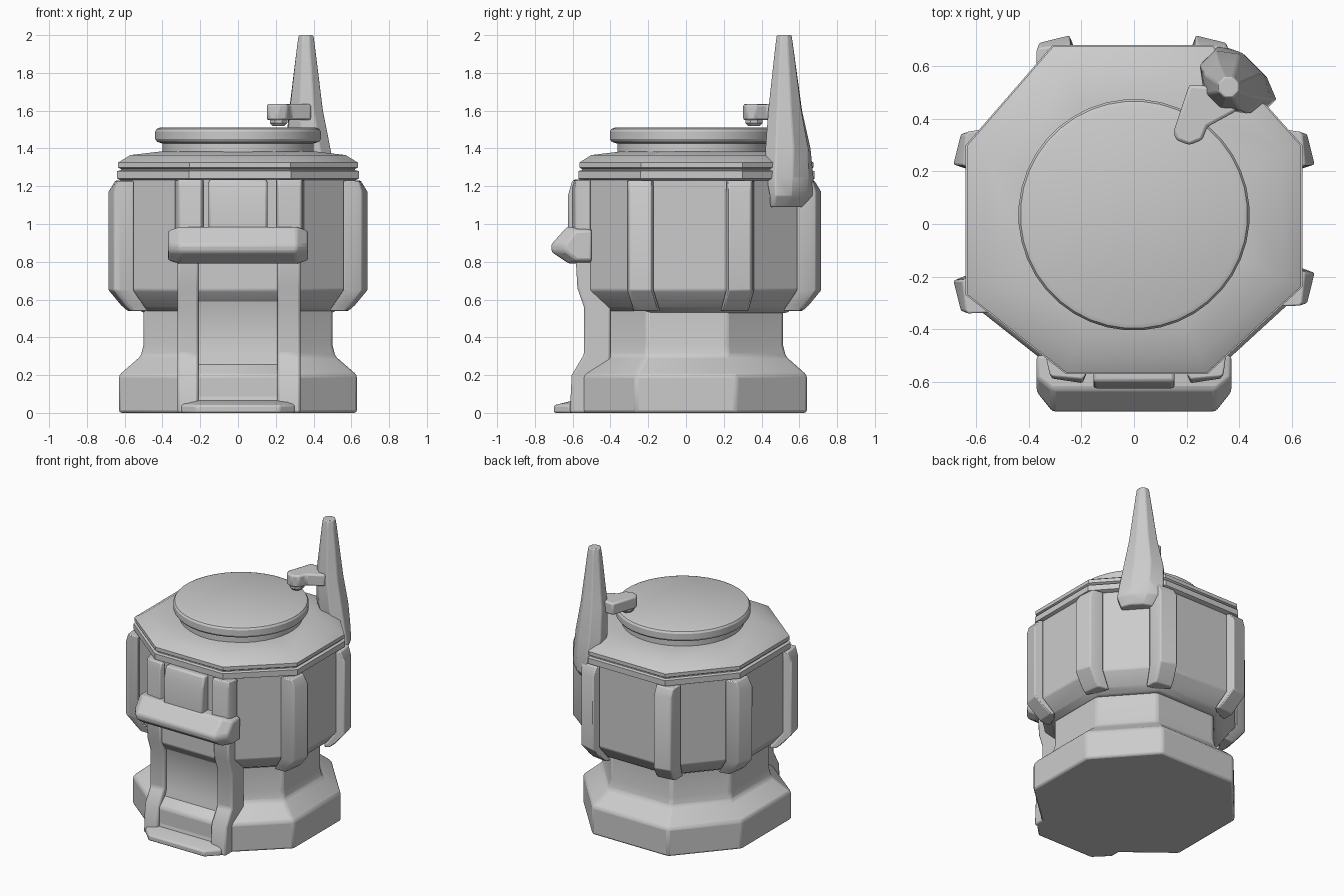
import bpy, bmesh, math
from mathutils import Vector

CY = 0.045
OCT = [(0.64, -0.295), (0.64, 0.245), (0.3, 0.625), (-0.31, 0.625),
       (-0.64, 0.245), (-0.64, -0.325), (-0.26, -0.625), (0.28, -0.625)]


def loft(name, rings, bevel=0.0):
    """Skin a list of equal-length point rings and cap both ends."""
    bm = bmesh.new()
    vs = [[bm.verts.new(p) for p in r] for r in rings]
    n = len(rings[0])
    for a, b in zip(vs, vs[1:]):
        for i in range(n):
            j = (i + 1) % n
            bm.faces.new((a[i], a[j], b[j], b[i]))
    bm.faces.new(vs[0])
    bm.faces.new(vs[-1])
    bmesh.ops.recalc_face_normals(bm, faces=bm.faces)
    me = bpy.data.meshes.new(name)
    bm.to_mesh(me)
    bm.free()
    ob = bpy.data.objects.new(name, me)
    bpy.context.collection.objects.link(ob)
    if bevel:
        m = ob.modifiers.new("soft_edge", 'BEVEL')
        m.width, m.segments, m.limit_method = bevel, 2, 'ANGLE'
    bpy.ops.object.select_all(action='DESELECT')
    ob.select_set(True)
    bpy.context.view_layer.objects.active = ob
    bpy.ops.object.shade_smooth_by_angle(angle=math.radians(30))
    return ob


def octagon(z, apothem, cy=CY):
    s = apothem / 0.64
    return [(x * s, y * s + cy, z) for x, y in OCT]


def ellipse(z, cx, cy, a, b, n, rot=0.0):
    out = []
    for i in range(n):
        t = math.tau * (i + 0.5) / n
        p, q = a * math.cos(t), b * math.sin(t)
        out.append((cx + p * math.cos(rot) - q * math.sin(rot),
                    cy + p * math.sin(rot) + q * math.cos(rot), z))
    return out


def side_profile(name, yz, x0, x1, bevel=0.012):
    return loft(name, [[(x, y, z) for y, z in yz] for x in (x0, x1)], bevel)


# Foot and waist
loft("base", [octagon(z, a, 0.025) for z, a in
              [(0, 0.63), (0.2, 0.63), (0.3, 0.515), (0.36, 0.5), (0.56, 0.5)]], 0.015)

# Main drum with tapered underside
loft("body", [octagon(z, a) for z, a in
              [(0.53, 0.5), (0.56, 0.55), (0.65, 0.62), (1.25, 0.62)]], 0.008)

# Ribs at each drum corner: thick on the square sides, thin on the diagonals
LONG = [(0.54, 0.555, 0.03), (0.57, 0.575, 0.045), (0.65, 0.63, 0.057),
        (1.17, 0.63, 0.057), (1.23, 0.63, 0.02)]
SHORT = [(0.8, 0.63, 0.035), (1.19, 0.63, 0.035), (1.235, 0.63, 0.02)]
for k in range(8):
    rings = []
    for z, ap, th in (SHORT if k in (6, 7) else LONG):
        c = [Vector(p) for p in octagon(z, ap)]
        p = c[k]
        to_prev = (c[k - 1] - p).normalized()
        to_next = (c[(k + 1) % 8] - p).normalized()
        flat, diag = (to_next, to_prev) if k % 2 == 0 else (to_prev, to_next)
        n = -(diag - flat * diag.dot(flat)).normalized()
        rings.append([p + flat * 0.075, p + flat * 0.06 + n * th,
                      p - flat * 0.055 + n * th * 0.5, p - flat * 0.065,
                      p + diag * 0.1, p + (flat + diag) * 0.06])
    loft(f"rib_{k + 1}", rings, 0.006)

# Two-layer lid
loft("lid_rim", [octagon(z, a, 0.055) for z, a in
                 [(1.23, 0.62), (1.24, 0.64), (1.28, 0.64), (1.285, 0.62), (1.3, 0.62)]])
loft("lid", [octagon(z, a, 0.055) for z, a in
             [(1.285, 0.61), (1.3, 0.635), (1.325, 0.635), (1.365, 0.57), (1.385, 0.4)]])

# Round landing disc on a neck
loft("top_disc", [ellipse(z, 0, 0.035, r, r, 40) for z, r in
                  [(1.36, 0.40), (1.425, 0.40), (1.435, 0.43), (1.45, 0.44),
                   (1.49, 0.44), (1.503, 0.432), (1.51, 0.415)]])

# Doorway: recessed panel, side pillars, sill
side_profile("door_panel", [(-0.4, 0.0), (-0.6, 0.0), (-0.59, 0.09), (-0.51, 0.3),
                            (-0.51, 0.58), (-0.55, 0.66), (-0.56, 0.82), (-0.4, 0.82)],
             -0.22, 0.22)
for side, x0, x1 in (("left", -0.32, -0.21), ("right", 0.21, 0.33)):
    side_profile(f"door_pillar_{side}",
                 [(-0.4, 0.0), (-0.615, 0.0), (-0.605, 0.2), (-0.54, 0.31), (-0.54, 0.56),
                  (-0.575, 0.66), (-0.585, 0.84), (-0.4, 0.84)], x0, x1)
sill = [(-0.5, 0.0), (-0.7, 0.0), (-0.7, 0.04), (-0.6, 0.065), (-0.5, 0.065)]
loft("door_sill", [[(x, -0.5 + (y + 0.5) * s, z) for y, z in sill]
                   for x, s in [(-0.3, 0.6), (-0.22, 1), (0.22, 1), (0.3, 0.6)]], 0.01)

# Projecting awning with chamfered ends
awning = [(-0.5, 0.79), (-0.62, 0.79), (-0.71, 0.85), (-0.715, 0.89), (-0.63, 0.985), (-0.5, 0.985)]
loft("awning", [[(x, -0.5 + (y + 0.5) * s, 0.88 + (z - 0.88) * t) for y, z in awning]
                for x, s, t in [(-0.37, 0.65, 0.8), (-0.31, 1, 1),
                                (0.31, 1, 1), (0.37, 0.65, 0.8)]], 0.012)

# Panel box above the awning
side_profile("upper_box", [(-0.5, 0.95), (-0.625, 0.95), (-0.625, 1.15), (-0.6, 1.235),
                           (-0.5, 1.235)], -0.155, 0.155)

# Spire on the rear right side, flattened along the diagonal wall
rot = math.radians(-45)
loft("spire", [ellipse(z, cx, cy, a, b, 8, rot) for z, cx, cy, a, b in
               [(1.09, 0.42, 0.53, 0.11, 0.05), (1.15, 0.425, 0.56, 0.155, 0.06),
                (1.25, 0.395, 0.55, 0.155, 0.09), (1.4, 0.37, 0.54, 0.14, 0.105),
                (1.6, 0.36, 0.525, 0.1, 0.09), (1.95, 0.36, 0.52, 0.05, 0.05),
                (2.0, 0.36, 0.52, 0.042, 0.042)]], 0.006)

# Small arm reaching from the spire over the disc
arm = [(0.15, 0.35), (0.16, 0.32), (0.21, 0.30), (0.26, 0.32), (0.28, 0.37),
       (0.39, 0.43), (0.35, 0.52), (0.21, 0.53)]
loft("arm", [[(x, y, z) for x, y in arm] for z in (1.55, 1.635)], 0.012)
loft("arm_foot", [ellipse(z, 0.215, 0.36, r, r, 8) for z, r in
                  [(1.52, 0.035), (1.535, 0.05), (1.57, 0.05)]])
